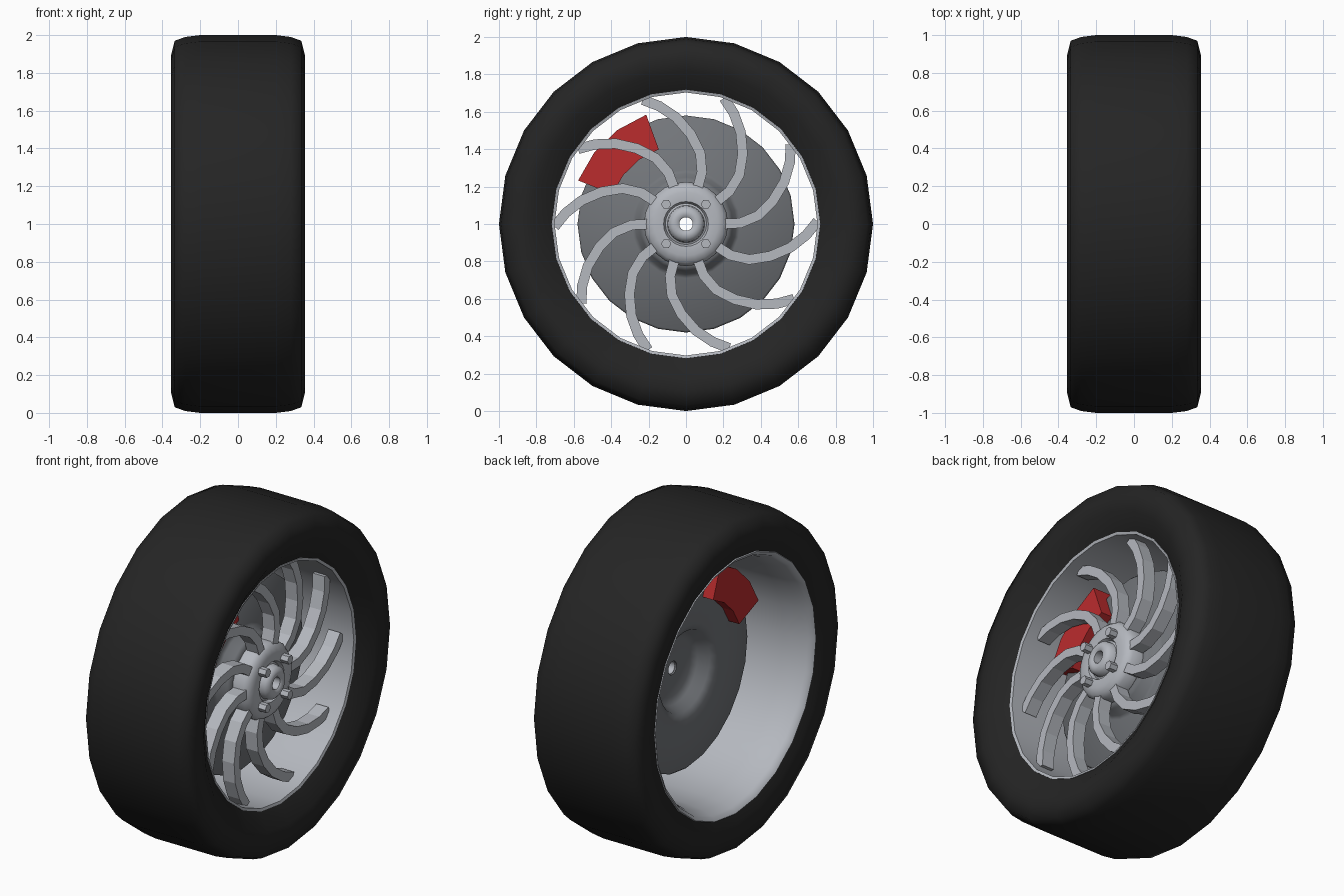
import bpy, bmesh, math
from mathutils import Vector, Matrix

cube = bpy.data.objects.get("Cube")
if cube:
    bpy.data.objects.remove(cube)

SEGMENTS = 24


def material(name, color):
    m = bpy.data.materials.new(name)
    m.use_nodes = True
    m.diffuse_color = (*color, 1)
    m.node_tree.nodes["Principled BSDF"].inputs["Base Color"].default_value = (*color, 1)
    return m


rubber = material("black rubber", (0.018, 0.018, 0.018))
alloy = material("light alloy", (0.46, 0.48, 0.52))
steel = material("dark steel", (0.17, 0.18, 0.195))
red = material("red paint", (0.5, 0.025, 0.027))


def finish(name, bm, mat, angle=None):
    """Turn a bmesh into an object raised to axle height."""
    bmesh.ops.recalc_face_normals(bm, faces=bm.faces)
    mesh = bpy.data.meshes.new(name)
    bm.to_mesh(mesh)
    bm.free()
    mesh.materials.append(mat)
    ob = bpy.data.objects.new(name, mesh)
    ob.location.z = 1
    bpy.context.collection.objects.link(ob)
    if angle:
        bpy.ops.object.select_all(action='DESELECT')
        ob.select_set(True)
        bpy.context.view_layer.objects.active = ob
        bpy.ops.object.shade_smooth_by_angle(angle=math.radians(angle))
    return ob


def lathe(name, profile, mat, angle=40):
    """Spin a closed (x, radius) profile about the axle."""
    bm = bmesh.new()
    rings = []
    for i in range(SEGMENTS):
        a = math.tau * i / SEGMENTS
        rings.append([bm.verts.new((x, r * math.cos(a), r * math.sin(a))) for x, r in profile])
    n = len(profile)
    for i in range(SEGMENTS):
        p, q = rings[i], rings[(i + 1) % SEGMENTS]
        for j in range(n):
            k = (j + 1) % n
            bm.faces.new((p[j], p[k], q[k], q[j]))
    return finish(name, bm, mat, angle)


def strip(bm, side_a, side_b, x0, x1):
    """Extrude the band between two (y, z) polylines along the axle."""
    outline = list(side_a) + list(reversed(side_b))
    low = [bm.verts.new((x0, y, z)) for y, z in outline]
    high = [bm.verts.new((x1, y, z)) for y, z in outline]
    n, m = len(outline), len(side_a)
    for i in range(n):
        j = (i + 1) % n
        bm.faces.new((low[i], low[j], high[j], high[i]))
    for i in range(m - 1):
        for cap in (low, high):
            bm.faces.new((cap[i], cap[i + 1], cap[n - 2 - i], cap[n - 1 - i]))


# Tyre: symmetrical tread, sidewalls running in to the rim
shoulder = [(0.2, 1.0), (0.28, 0.99), (0.335, 0.97), (0.355, 0.89), (0.345, 0.82)]
tyre = [(0.28, 0.715)] + shoulder[::-1]
tyre += [(-x, r) for x, r in shoulder] + [(-0.325, 0.765)]
lathe("tyre", tyre, rubber, 60)

# Rim barrel with a flared lip on the inner side
lathe("rim_barrel", [(0.285, 0.718), (0.28, 0.703), (0.1, 0.706), (-0.15, 0.712),
                     (-0.25, 0.722), (-0.295, 0.738), (-0.318, 0.745), (-0.332, 0.765),
                     (-0.32, 0.775), (-0.2, 0.76), (0.2, 0.73)], alloy, 50)

# Curved spokes
path = [Vector(p) for p in ((0.19, 0.0), (0.29, 0.005), (0.385, 0.045), (0.465, 0.125),
                            (0.525, 0.225), (0.555, 0.33), (0.56, 0.425))]
left, right = [], []
for i, p in enumerate(path):
    t = (path[min(i + 1, len(path) - 1)] - path[max(i - 1, 0)]).normalized()
    side = Vector((-t.y, t.x)) * 0.027
    left.append(p + side)
    right.append(p - side)
bm = bmesh.new()
for i in range(10):
    turn = Matrix.Rotation(math.tau * i / 10, 2)
    strip(bm, [turn @ p for p in left], [turn @ p for p in right], 0.125, 0.205)
finish("spokes", bm, alloy)

# Hub with a rounded edge, groove and centre boss, bored through
lathe("hub", [(0.1, 0.036), (0.255, 0.036), (0.265, 0.05), (0.262, 0.075), (0.245, 0.095),
              (0.21, 0.1), (0.205, 0.11), (0.225, 0.12), (0.228, 0.17), (0.215, 0.205),
              (0.19, 0.225), (0.12, 0.225), (0.1, 0.2)], alloy, 45)

# Hexagonal wheel bolts
bm = bmesh.new()
for i in range(4):
    a = math.radians(45 + 90 * i)
    place = Matrix.Translation((0.24, 0.15 * math.cos(a), 0.15 * math.sin(a)))
    bmesh.ops.create_cone(bm, cap_ends=True, segments=6, radius1=0.027, radius2=0.027,
                          depth=0.07, matrix=place @ Matrix.Rotation(math.pi / 2, 4, 'Y'))
finish("wheel_bolts", bm, alloy)

# Brake disc with a hollow raised centre
lathe("brake_disc", [(-0.01, 0.57), (0.0, 0.58), (0.025, 0.58), (0.035, 0.57), (0.035, 0.29),
                     (0.045, 0.27), (0.1, 0.25), (0.115, 0.23), (0.115, 0.04),
                     (0.09, 0.04), (0.09, 0.17), (0.07, 0.21), (0.01, 0.24), (-0.01, 0.28)],
      steel, 50)

# Caliper gripping the disc
bm = bmesh.new()
arc = [math.radians(110 + 16 * i) for i in range(4)]
strip(bm, [(0.622 * math.cos(a), 0.622 * math.sin(a)) for a in arc],
      [(0.425 * math.cos(a), 0.425 * math.sin(a)) for a in arc], -0.08, 0.11)
finish("brake_caliper", bm, red)
